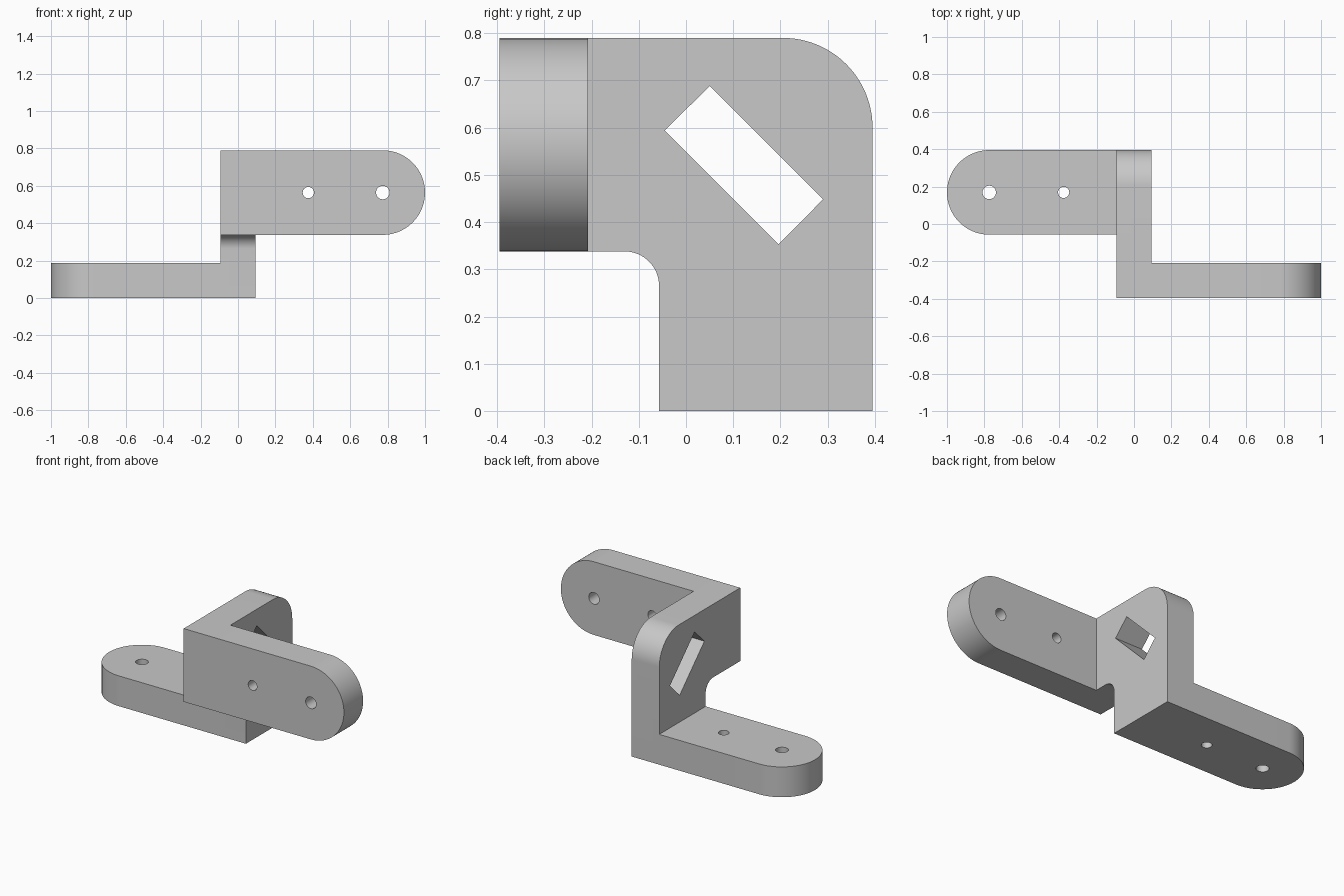
import bpy, bmesh
from math import cos, sin, pi, radians
from mathutils import Vector

cube = bpy.data.objects.get("Cube")
if cube:
    bpy.data.objects.remove(cube, do_unlink=True)

HALF = 0.395      # half depth and half height of the bracket
THICK = 0.187     # thickness of every plate
SIDE = 0.094      # half thickness of the centre plate
END = 0.226       # radius of the arm ends
TOP = 2 * HALF

grey = bpy.data.materials.new("plain grey")
grey.use_nodes = True
grey.diffuse_color = (0.58, 0.58, 0.58, 1)
grey.node_tree.nodes["Principled BSDF"].inputs["Base Color"].default_value = grey.diffuse_color


def arc(cx, cy, r, start, end, steps=24):
    angles = [radians(start + (end - start) * i / steps) for i in range(steps + 1)]
    return [(cx + r * cos(a), cy + r * sin(a)) for a in angles]


def prism(name, outline, axis, low, high):
    """Extrude a 2D outline along the given axis from low to high."""
    place = {"x": lambda u, v, d: (d, u, v),
             "y": lambda u, v, d: (u, d, v),
             "z": lambda u, v, d: (u, v, d)}[axis]
    bm = bmesh.new()
    face = bm.faces.new([bm.verts.new(place(u, v, low)) for u, v in outline])
    new = bmesh.ops.extrude_face_region(bm, geom=[face])["geom"]
    bmesh.ops.translate(bm, vec=Vector(place(0, 0, high - low)),
                        verts=[g for g in new if isinstance(g, bmesh.types.BMVert)])
    bmesh.ops.recalc_face_normals(bm, faces=bm.faces)
    mesh = bpy.data.meshes.new(name)
    bm.to_mesh(mesh)
    bm.free()
    mesh.materials.append(grey)
    obj = bpy.data.objects.new(name, mesh)
    bpy.context.collection.objects.link(obj)
    return obj


def combine(target, other, operation):
    """Apply a boolean and remove the second object."""
    mod = target.modifiers.new(operation.lower(), "BOOLEAN")
    mod.object, mod.operation, mod.solver = other, operation, "EXACT"
    bpy.context.view_layer.objects.active = target
    bpy.ops.object.modifier_apply(modifier=mod.name)
    bpy.data.objects.remove(other, do_unlink=True)


def arm_outline(side, middle):
    """Straight arm from the centre plate to a round end; side is +1 or -1."""
    tip = arc(1 - END, middle, END, -90, 90, 40)
    pts = [(SIDE, middle - END)] + tip + [(SIDE, middle + END)]
    return [(side * u, v) for u, v in pts]


# Centre plate: rounded top back corner, filleted notch below the front
inner_y, inner_z = HALF - 2 * END, TOP - 2 * END
fillet, corner = 0.073, 0.19
profile = [(-HALF, TOP), (-HALF, inner_z)]
profile += arc(inner_y - fillet, inner_z - fillet, fillet, 90, 0, 16)
profile += [(inner_y, 0), (HALF, 0)]
profile += arc(HALF - corner, TOP - corner, corner, 0, 90)
bracket = prism("angle_bracket", profile, "x", -SIDE, SIDE)

# Upright front arm and flat rear arm
front_mid, rear_mid = TOP - END, HALF - END
combine(bracket, prism("front_arm", arm_outline(1, front_mid), "y", -HALF, THICK - HALF), "UNION")
combine(bracket, prism("rear_arm", arm_outline(-1, rear_mid), "z", 0, THICK), "UNION")

# Screw holes in both arms
for x, r in ((0.376, 0.03), (1 - END, 0.036)):
    hole = arc(x, front_mid, r, 0, 360, 32)[:-1]
    combine(bracket, prism("hole_cutter", hole, "y", -0.5, -0.1), "DIFFERENCE")
    hole = arc(-x, rear_mid, r, 0, 360, 32)[:-1]
    combine(bracket, prism("hole_cutter", hole, "z", -0.1, 0.3), "DIFFERENCE")

# Diagonal slot through the centre plate
slot = [(0.05, 0.688), (0.29, 0.448), (0.196, 0.353), (-0.045, 0.594)]
combine(bracket, prism("slot_cutter", slot, "x", -0.3, 0.3), "DIFFERENCE")

# Merge the seams between coplanar faces
bm = bmesh.new()
bm.from_mesh(bracket.data)
bmesh.ops.remove_doubles(bm, verts=bm.verts, dist=0.0001)
bmesh.ops.dissolve_limit(bm, angle_limit=radians(0.5), verts=bm.verts, edges=bm.edges)
bm.to_mesh(bracket.data)
bm.free()

bpy.ops.object.select_all(action="DESELECT")
bracket.select_set(True)
bpy.context.view_layer.objects.active = bracket
bpy.ops.object.shade_smooth_by_angle(angle=radians(30))
